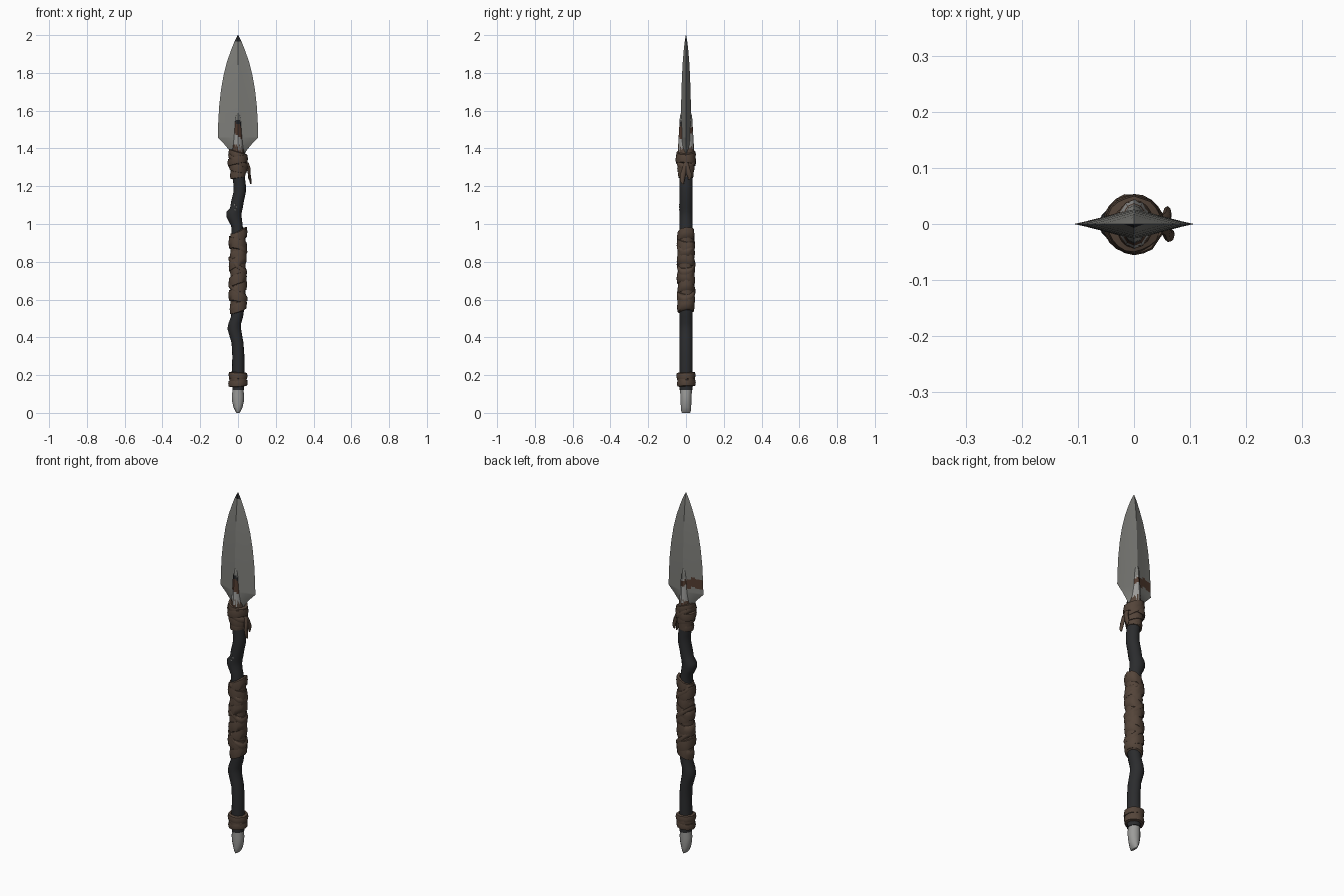
import bpy, bmesh, math, random

if "Cube" in bpy.data.objects:
    bpy.data.objects.remove(bpy.data.objects["Cube"])
random.seed(4)


def mat(name, r, g, b):
    m = bpy.data.materials.new(name)
    m.diffuse_color = (r, g, b, 1)
    m.use_nodes = True
    m.node_tree.nodes["Principled BSDF"].inputs["Base Color"].default_value = m.diffuse_color
    return m


STEEL = mat("grey_stone", 0.205, 0.205, 0.19)
DARK = mat("black_wood", 0.024, 0.025, 0.027)
LEATHER = mat("brown_leather", 0.088, 0.058, 0.041)
PALE = mat("pale_stone", 0.33, 0.33, 0.32)
RUST = mat("red_brown_stain", 0.085, 0.045, 0.03)


def finish(bm, name, mats, angle=40):
    bmesh.ops.recalc_face_normals(bm, faces=bm.faces)
    me = bpy.data.meshes.new(name)
    bm.to_mesh(me)
    bm.free()
    ob = bpy.data.objects.new(name, me)
    bpy.context.collection.objects.link(ob)
    for m in mats:
        me.materials.append(m)
    bpy.ops.object.select_all(action='DESELECT')
    ob.select_set(True)
    bpy.context.view_layer.objects.active = ob
    bpy.ops.object.shade_smooth_by_angle(angle=math.radians(angle))
    return ob


def loft(bm, rings, sides=12):
    """Skin elliptical rings (x, y, z, rx, ry) and cap both ends."""
    loops = []
    for x, y, z, rx, ry in rings:
        loops.append([bm.verts.new((x + rx * math.cos(2 * math.pi * i / sides),
                                    y + ry * math.sin(2 * math.pi * i / sides), z))
                      for i in range(sides)])
    for a, b in zip(loops, loops[1:]):
        for i in range(sides):
            j = (i + 1) % sides
            bm.faces.new((a[i], a[j], b[j], b[i]))
    bm.faces.new(loops[0])
    bm.faces.new(loops[-1])


def band(bm, z, r, h, tx=0, ty=0, cx=0, sides=20):
    """One bulging, tilted turn of a leather wrap."""
    prof = [(-0.016, -0.5), (-0.003, -0.42), (0, 0), (-0.003, 0.42), (-0.016, 0.5)]
    loops = []
    wob = [random.uniform(-0.002, 0.002) for _ in range(sides)]
    for dr, dz in prof:
        ring = []
        for i in range(sides):
            a = 2 * math.pi * i / sides
            x, y = (r + dr + wob[i]) * math.cos(a), (r + dr + wob[i]) * math.sin(a)
            ring.append(bm.verts.new((cx + x, y, z + dz * h + tx * x + ty * y)))
        loops.append(ring)
    for a, b in zip(loops, loops[1:] + loops[:1]):
        for i in range(sides):
            j = (i + 1) % sides
            bm.faces.new((a[i], a[j], b[j], b[i]))


def interp(rows, z):
    for a, b in zip(rows, rows[1:]):
        if a[0] <= z <= b[0]:
            t = (z - a[0]) / (b[0] - a[0])
            return [p + (q - p) * t for p, q in zip(a[1:], b[1:])]
    return rows[-1][1:]


# Blade: leaf outline (z, half width, half thickness), diamond section
rows = [(1.36, 0.03, 0.030), (1.39, 0.046, 0.030), (1.425, 0.075, 0.029), (1.458, 0.107, 0.028),
        (1.53, 0.105, 0.027), (1.62, 0.100, 0.026), (1.71, 0.090, 0.024), (1.79, 0.076, 0.021),
        (1.86, 0.058, 0.017), (1.92, 0.037, 0.012), (1.965, 0.019, 0.007), (2.0, 0.001, 0.001)]
zs = sorted({r[0] for r in rows} | {round(1.44 + 0.0075 * i, 4) for i in range(20)})
COLS = 10
bm = bmesh.new()
grid = []
for z in zs:
    hw, t = interp(rows, z)
    loop = []
    for k in range(2 * COLS):
        u = 2 * k / COLS - 1 if k <= COLS else 3 - 2 * k / COLS
        side = -1 if k < COLS else 1
        loop.append(bm.verts.new((u * hw, side * t * (1 - abs(u)) ** 1.1, z)))
    grid.append(loop)
for a, b in zip(grid, grid[1:]):
    for k in range(2 * COLS):
        j = (k + 1) % (2 * COLS)
        f = bm.faces.new((a[k], a[j], b[j], b[k]))
        c = f.calc_center_median()
        low = 1.47 + 0.22 * abs(c.x) + 0.008 * math.sin(c.x * 90)
        if c.y > 0 and c.x < 0 and low < c.z < low + 0.055:
            f.material_index = 1          # stain across one back facet
        elif c.y < 0 and c.z > 1.968:
            f.material_index = 2          # darkened tip
bm.faces.new(grid[0])
bm.faces.new(grid[-1])
finish(bm, "blade", [STEEL, RUST, DARK], 30)

# Tang ridge clasping the blade
bm = bmesh.new()
loft(bm, [(0, 0, 1.36 + 0.01 * i, 0.032 - 0.0006 * i, 0.045 - 0.0006 * i) for i in range(21)]
     + [(0, 0, 1.575, 0.016, 0.031), (0, 0, 1.6, 0.006, 0.022)], 12)
for f in bm.faces:
    c = f.calc_center_median()
    d = c.z + 0.8 * c.x
    if c.y < 0:
        f.material_index = 1 if 1.465 < d < 1.53 or d < 1.40 else 2 if 1.53 < d < 1.55 else 3 if d > 1.55 else 0
    else:
        f.material_index = 1 if 1.49 < d < 1.52 or d < 1.39 else 3 if d > 1.53 else 0
finish(bm, "blade_tang", [PALE, RUST, DARK, STEEL])

# Crooked shaft with two knots: (z, left edge, right edge)
path = [(0.12, -0.03, 0.032), (0.22, -0.032, 0.034), (0.30, -0.030, 0.034), (0.37, -0.034, 0.029),
        (0.41, -0.046, 0.022), (0.445, -0.056, 0.016), (0.475, -0.050, 0.017), (0.51, -0.037, 0.027),
        (0.56, -0.032, 0.034), (0.75, -0.034, 0.034), (0.95, -0.034, 0.028), (0.99, -0.036, 0.025),
        (1.015, -0.050, 0.022), (1.04, -0.062, 0.019), (1.065, -0.060, 0.020), (1.085, -0.042, 0.025),
        (1.12, -0.036, 0.031), (1.17, -0.024, 0.042), (1.21, -0.024, 0.041), (1.25, -0.030, 0.036),
        (1.38, -0.032, 0.032)]
bm = bmesh.new()
loft(bm, [((l + r) / 2, 0, z, (r - l) / 2, 0.035) for z, l, r in path], 14)
finish(bm, "shaft", [DARK])

# Small pale nicks on the front of the shaft
bm = bmesh.new()
for x, z in [(-0.018, 1.075), (-0.008, 1.09), (-0.016, 1.102)]:
    loft(bm, [(x, -0.034, z - 0.004, 0.004, 0.003), (x, -0.034, z + 0.004, 0.004, 0.003)], 4)
finish(bm, "shaft_nicks", [PALE])

# Grip wrap: core sleeve with crossing tilted turns
bm = bmesh.new()
loft(bm, [(0, 0, 0.55, 0.041, 0.042), (0, 0, 0.95, 0.041, 0.042)], 16)
for i in range(9):
    band(bm, 0.565 + i * 0.0463, 0.046 + 0.003 * (i % 2), 0.062,
         (0.35, -0.25, 0.5)[i % 3], (0.1, -0.15)[i % 2], 0.002 * (-1) ** i)
for z in (0.64, 0.78, 0.89):
    band(bm, z, 0.050, 0.03, -0.75, 0.1)
finish(bm, "grip_wrap", [LEATHER], 50)

# Binding below the blade
bm = bmesh.new()
loft(bm, [(0, 0, 1.25, 0.038, 0.04), (0, 0, 1.35, 0.04, 0.044), (0, 0, 1.42, 0.026, 0.041)], 16)
for z, r, h, tx, ty in [(1.262, 0.041, 0.04, 0.15, 0), (1.30, 0.047, 0.05, -0.2, 0.1),
                        (1.335, 0.054, 0.045, 0.2, -0.1), (1.365, 0.051, 0.04, -0.3, 0.05),
                        (1.335, 0.053, 0.03, -0.6, 0.1)]:
    band(bm, z, r, h, tx, ty)
finish(bm, "blade_binding", [LEATHER], 50)

# Two loose strap ends hanging on the right
for n, (s, x_end, z_end) in enumerate([(-1, 0.068, 1.212), (1, 0.060, 1.235)]):
    bm = bmesh.new()
    loft(bm, [(0.044, 0, 1.325, 0.012, 0.012), (0.056, s * 0.008, 1.295, 0.010, 0.012),
              (0.060, s * 0.017, 1.262, 0.007, 0.015), (x_end - 0.002, s * 0.020, z_end + 0.015, 0.006, 0.011),
              (x_end, s * 0.016, z_end, 0.004, 0.005)], 8)
    finish(bm, f"strap_end_{n + 1}", [LEATHER], 50)

# Binding above the butt
bm = bmesh.new()
for z, r, tx in [(0.157, 0.050, 0.06), (0.178, 0.047, -0.15), (0.198, 0.051, -0.05)]:
    band(bm, z, r, 0.036, tx, 0.04)
finish(bm, "butt_binding", [LEATHER], 50)

# Stone butt: pointed from the front, blunt from the side
bm = bmesh.new()
loft(bm, [(0, 0, 0, 0.006, 0.022), (0, 0, 0.008, 0.014, 0.025), (0, 0, 0.03, 0.024, 0.027),
          (0, 0, 0.06, 0.031, 0.029), (0, 0, 0.09, 0.033, 0.030), (0, 0, 0.12, 0.029, 0.031),
          (0, 0, 0.16, 0.026, 0.032)], 12)
finish(bm, "butt_stone", [PALE])
